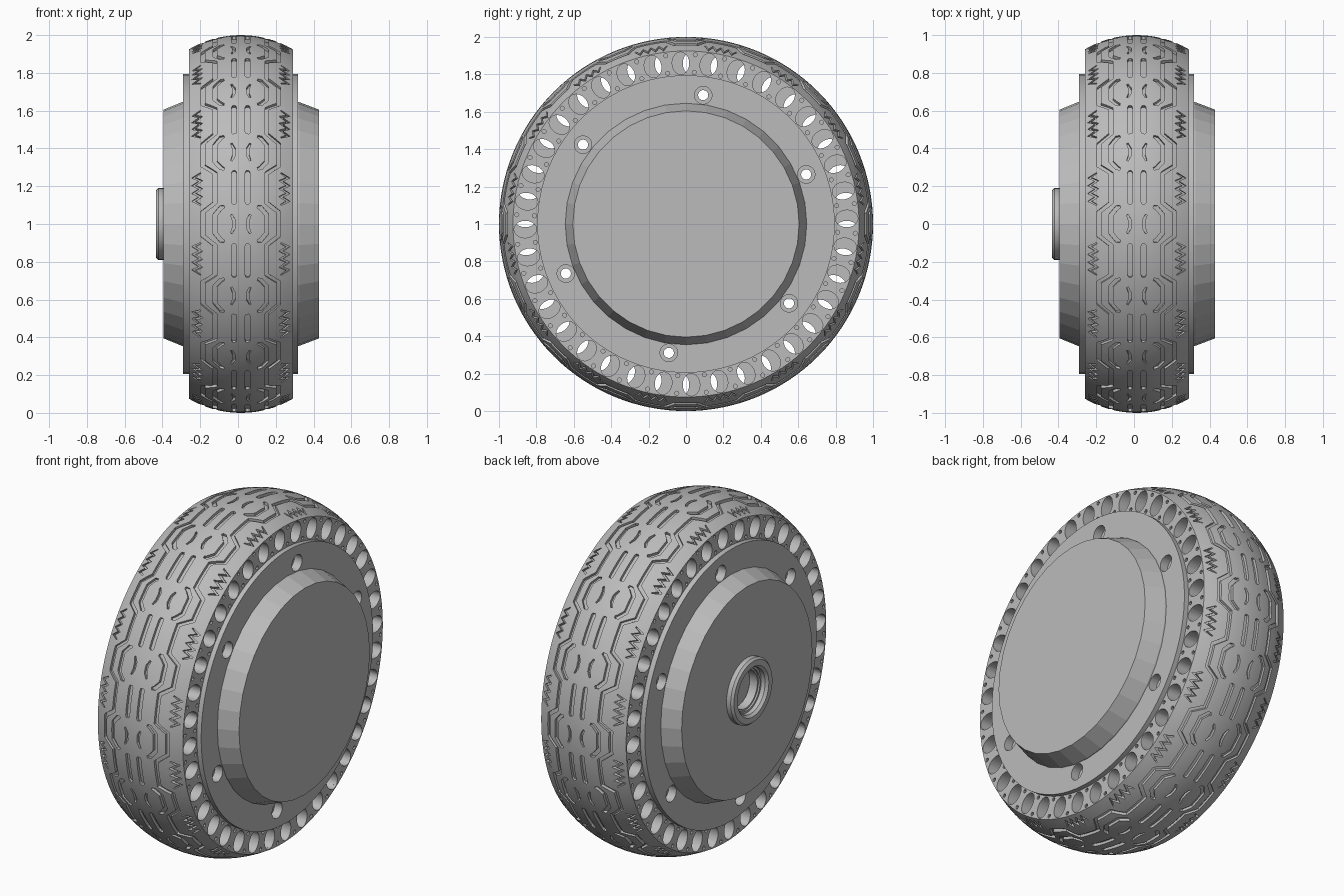
import bpy
import bmesh
import math
from mathutils import Vector

cube = bpy.data.objects.get("Cube")
if cube:
    bpy.data.objects.remove(cube, do_unlink=True)

grey = bpy.data.materials.new("plain_grey")
grey.use_nodes = True
grey.diffuse_color = (0.5, 0.5, 0.5, 1)
grey.node_tree.nodes["Principled BSDF"].inputs["Base Color"].default_value = grey.diffuse_color

MID = 0.015        # centre plane of the tyre
HALF = 0.275       # half width of the tyre
ARC = 0.542        # radius of the tread crown
TREADS = 16
STEP = 2 * math.pi / TREADS


def polar(x, r, a):
    return Vector((x, r * math.cos(a), r * math.sin(a)))


def crown(u):
    return 1 - ARC + math.sqrt(ARC ** 2 - u ** 2)


def finish(name, bm):
    bmesh.ops.recalc_face_normals(bm, faces=bm.faces)
    mesh = bpy.data.meshes.new(name)
    bm.to_mesh(mesh)
    bm.free()
    mesh.materials.append(grey)
    ob = bpy.data.objects.new(name, mesh)
    ob.location.z = 1
    bpy.context.collection.objects.link(ob)
    return ob


def lathe(name, profile, steps, closed=False):
    """Revolve (x, radius) points around the wheel axis."""
    bm = bmesh.new()
    verts = [bm.verts.new((x, r, 0)) for x, r in profile]
    edges = [bm.edges.new(p) for p in zip(verts, verts[1:])]
    if closed:
        edges.append(bm.edges.new((verts[-1], verts[0])))
    bmesh.ops.spin(bm, geom=verts + edges, cent=(0, 0, 0), axis=(1, 0, 0),
                   angle=2 * math.pi, steps=steps)
    bmesh.ops.remove_doubles(bm, verts=bm.verts, dist=1e-4)
    return finish(name, bm)


def loft(bm, rings, loop=False):
    """Skin a row of equal vertex rings, capped unless it loops."""
    rings = [[bm.verts.new(p) for p in ring] for ring in rings]
    n = len(rings[0])
    pairs = list(zip(rings, rings[1:]))
    if loop:
        pairs.append((rings[-1], rings[0]))
    else:
        bm.faces.new(rings[0])
        bm.faces.new(rings[-1][::-1])
    for a, b in pairs:
        for i in range(n):
            j = (i + 1) % n
            bm.faces.new((a[i], a[j], b[j], b[i]))


def bore(bm, x0, x1, r, a, radial, tangent, sides):
    """Add an elliptical plug parallel to the axle."""
    out, side = polar(0, 1, a), polar(0, 1, a + math.pi / 2)
    loft(bm, [[polar(x, r, a) + out * radial * math.cos(t) + side * tangent * math.sin(t)
               for t in (2 * math.pi * i / sides for i in range(sides))] for x in (x0, x1)])


def groove(bm, path, width, depth=0.016, loop=False):
    """Add a strip following (offset, angle) points over the tread."""
    pts = [Vector(p) for p in path]
    fine = []
    ends = pts[1:] + ([pts[0] + Vector((0, 2 * math.pi))] if loop else [])
    for p, q in zip(pts, ends):
        n = max(1, math.ceil((q - p).length / 0.06))
        fine += [p.lerp(q, i / n) for i in range(n)]
    if not loop:
        fine.append(pts[-1])
    rings, turn = [], Vector((0, 2 * math.pi))
    for i, p in enumerate(fine):
        last = i == len(fine) - 1
        before = fine[i - 1] if i else (fine[-1] - turn if loop else None)
        after = fine[i + 1] if not last else (fine[0] + turn if loop else None)
        d0 = (p - before).normalized() if before else (after - p).normalized()
        d1 = (after - p).normalized() if after else d0
        t = (d0 + d1).normalized()
        w = width / 2 / max(t.dot(d1), 0.4)
        if before is None or after is None:
            w *= 0.6
        n = Vector((-t.y, t.x)) * w
        l, r = p + n, p - n
        rings.append([polar(MID + q.x, crown(q.x) + h, q.y)
                      for q, h in ((l, -depth), (r, -depth), (r, 0.02), (l, 0.02))])
    loft(bm, rings, loop)


def cut(target, bm):
    cutter = finish("cutter", bm)
    cutter.hide_render = True
    mod = target.modifiers.new("cut", 'BOOLEAN')
    mod.operation, mod.solver, mod.object = 'DIFFERENCE', 'EXACT', cutter
    bpy.context.view_layer.objects.active = target
    bpy.ops.object.modifier_apply(modifier=mod.name)
    bpy.data.objects.remove(cutter, do_unlink=True)


def smooth(ob, degrees):
    bpy.ops.object.select_all(action='DESELECT')
    ob.select_set(True)
    bpy.context.view_layer.objects.active = ob
    bpy.ops.object.shade_smooth_by_angle(angle=math.radians(degrees))


# Tyre body with a rounded crown and flat side walls
arc = [(MID + u, crown(u)) for u in (HALF * (i / 8 - 1) for i in range(17))]
tyre = lathe("tyre", [(MID - HALF, 0.79)] + arc + [(MID + HALF, 0.79)], 128, closed=True)

# Tread grooves, repeated around the tyre and mirrored across it
bm = bmesh.new()
for s in (-1, 1):
    wave = []
    for k in range(TREADS):
        a, b = k * STEP, (k + 0.5) * STEP
        wave += [(s * 0.2, a - 0.066), (s * 0.2, a + 0.066),
                 (s * 0.137, a + 0.115), (s * 0.137, a + STEP - 0.115)]
        groove(bm, [(s * 0.036, b - 0.09), (s * 0.036, b - 0.08),
                    (s * 0.036, b + 0.08), (s * 0.036, b + 0.09)], 0.026)
        groove(bm, [(s * 0.05, a - 0.05), (s * 0.037, a - 0.02),
                    (s * 0.037, a + 0.02), (s * 0.05, a + 0.05)], 0.015)
        groove(bm, [(s * 0.088, a - 0.093), (s * 0.105, a - 0.088), (s * 0.136, a - 0.05),
                    (s * 0.136, a + 0.05), (s * 0.105, a + 0.088), (s * 0.088, a + 0.093)], 0.022)
        teeth = [(s * (0.25 if i % 2 else 0.212), b + 0.0225 * (i - 4)) for i in range(9)]
        groove(bm, teeth, 0.011)
    groove(bm, wave, 0.02, loop=True)
cut(tyre, bm)

# Side wall pockets, staggered so the two sides overlap in narrow slits
for s in (-1, 1):
    bm = bmesh.new()
    wall = MID + s * HALF
    for k in range(36):
        a = math.radians(10 * k + s * 1.9)
        bore(bm, MID - s * 0.002, wall + s * 0.05, 0.86, a, 0.06, 0.046, 20)
        for r, shift in ((0.812, 5), (0.906, 5)):
            bore(bm, wall - s * 0.03, wall + s * 0.05, r, a + math.radians(shift), 0.011, 0.011, 8)
    cut(tyre, bm)
smooth(tyre, 25)

# Hub drum with six counterbored bolt holes
drum = lathe("hub_drum", [(-0.29, 0), (-0.29, 0.795), (0.318, 0.795), (0.318, 0)], 96)
for radius, spans in ((0.027, [(-0.4, 0.4)]), (0.047, [(-0.4, -0.24), (0.268, 0.4)])):
    bm = bmesh.new()
    for k in range(6):
        for x0, x1 in spans:
            bore(bm, x0, x1, 0.695, math.radians(22.4 + 60 * k), radius, radius, 24)
    cut(drum, bm)
smooth(drum, 25)

# Tapered motor covers
left_cover = lathe("left_cover", [(0.3, 0), (0.3, 0.648), (0.325, 0.645), (0.43, 0.605), (0.43, 0)], 36)
right_cover = lathe("right_cover", [(-0.28, 0), (-0.28, 0.652), (-0.395, 0.605),
                                    (-0.395, 0.12), (-0.33, 0.12), (-0.33, 0)], 36)

# Hollow axle boss with a stepped bore
boss = lathe("axle_boss", [(-0.39, 0.19), (-0.422, 0.19), (-0.435, 0.178), (-0.435, 0.145),
                           (-0.42, 0.132), (-0.385, 0.132), (-0.385, 0.11), (-0.335, 0.11),
                           (-0.335, 0.17)], 40, closed=True)
smooth(boss, 25)
